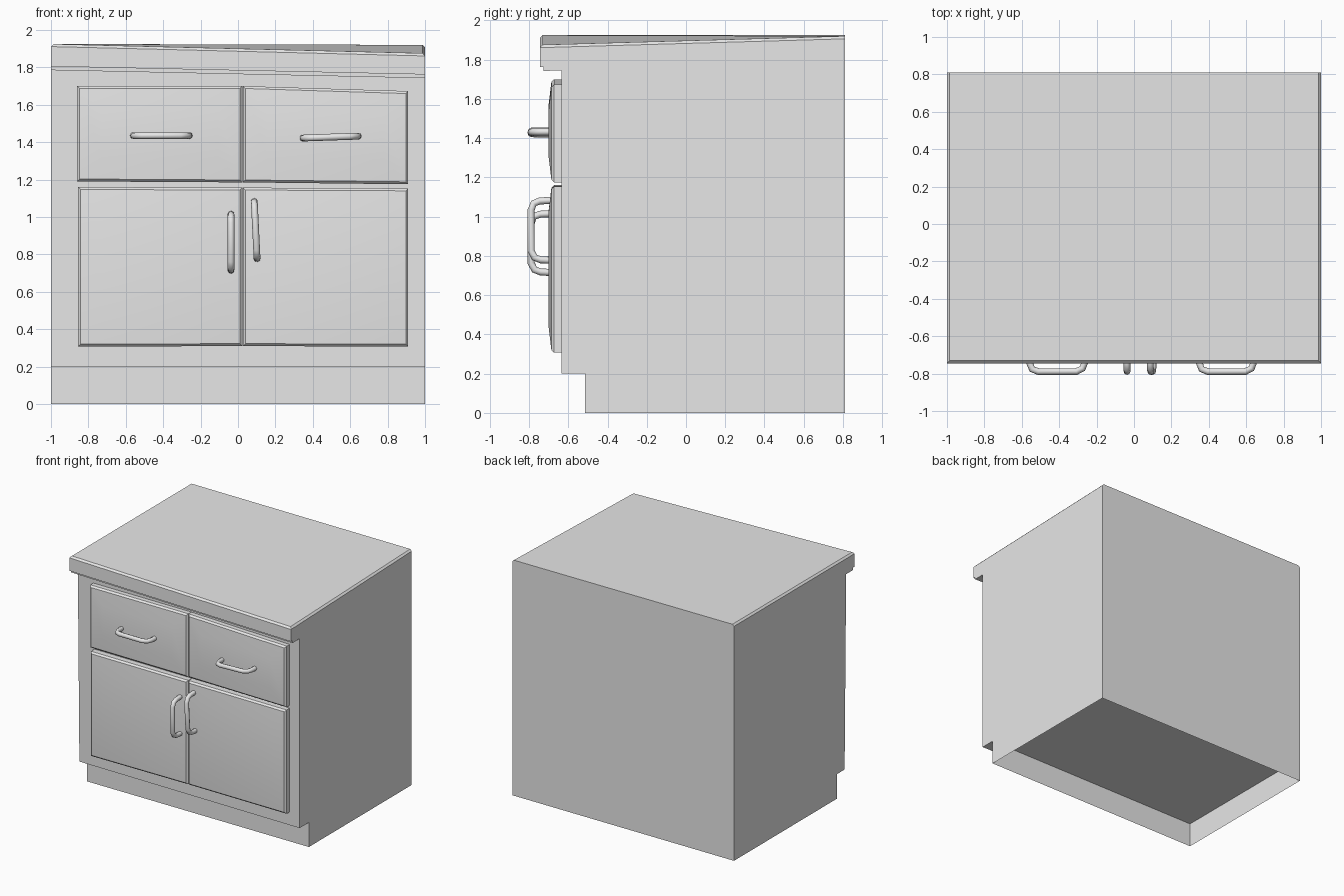
import bpy, bmesh, math

if "Cube" in bpy.data.objects:
    bpy.data.objects.remove(bpy.data.objects["Cube"], do_unlink=True)

grey = bpy.data.materials.new("plain grey")
grey.use_nodes = True
COLOUR = (0.8, 0.8, 0.8, 1)
grey.diffuse_color = COLOUR
grey.node_tree.nodes["Principled BSDF"].inputs["Base Color"].default_value = COLOUR

BACK = 0.81


def finish(name, bm, smooth=False):
    mesh = bpy.data.meshes.new(name)
    bmesh.ops.recalc_face_normals(bm, faces=bm.faces)
    bm.to_mesh(mesh)
    bm.free()
    mesh.materials.append(grey)
    ob = bpy.data.objects.new(name, mesh)
    bpy.context.collection.objects.link(ob)
    if smooth:
        select(ob)
        bpy.ops.object.shade_smooth_by_angle(angle=math.radians(35))
    return ob


def select(ob):
    bpy.ops.object.select_all(action='DESELECT')
    ob.select_set(True)
    bpy.context.view_layer.objects.active = ob


def loft(rings, start_cap=True, end_cap=True):
    """Bridge four-cornered rings into a solid."""
    bm = bmesh.new()
    loops = [[bm.verts.new(p) for p in ring] for ring in rings]
    for a, b in zip(loops, loops[1:]):
        for i in range(4):
            j = (i + 1) % 4
            bm.faces.new((a[i], a[j], b[j], b[i]))
    if start_cap:
        bm.faces.new(loops[0][::-1])
    if end_cap:
        bm.faces.new(loops[-1])
    return bm


def outline(front, height):
    """Rectangle in plan; height is a function of x and y."""
    return [(x, y, height(x, y)) for x, y in
            ((-1, front), (1, front), (1, BACK), (-1, BACK))]


def sloped(fl, fr, bl, br):
    """Height blended between the four corners of the worktop."""
    def height(x, y):
        u, v = (x + 1) / 2, (y + 0.745) / (BACK + 0.745)
        return (fl * (1 - u) + fr * u) * (1 - v) + (bl * (1 - u) + br * u) * v
    return height


underside = sloped(1.785, 1.742, 1.79, 1.783)
top = sloped(1.925, 1.875, 1.925, 1.92)

# Worktop, slightly sagging, with chamfered front and sides
bm = loft([outline(-0.745, underside), outline(-0.745, top)])
bm.edges.ensure_lookup_table()
upper, lower = [], []
for e in bm.edges:
    a, b = (v.co for v in e.verts)
    mid = (a + b) / 2
    if abs(a.z - b.z) > 0.08 or mid.y > 0.7:
        continue
    if mid.z > 1.85:
        upper.append(e)
    elif mid.y < -0.7:
        lower.append(e)
bmesh.ops.bevel(bm, geom=upper, offset=0.014, segments=1, affect='EDGES')
lower = [e for e in bm.edges if all(v.co.y < -0.74 and v.co.z < 1.8 for v in e.verts)
         and abs(e.verts[0].co.x - e.verts[1].co.x) > 1]
bmesh.ops.bevel(bm, geom=lower, offset=0.02, segments=2, affect='EDGES')
finish("worktop", bm)

# Cabinet body, its front slightly leaning at one lower corner
bottom = outline(-0.635, lambda x, y: 0.2)
bottom[0] = (-1, -0.615, 0.2)
finish("cabinet_body", loft([bottom, outline(-0.635, underside)]))

# Recessed plinth, open underneath
finish("plinth", loft([outline(-0.515, lambda x, y: 0),
                       outline(-0.515, lambda x, y: 0.2)],
                      start_cap=False, end_cap=False))


# Raised panels: corners run lower left, lower right, upper right, upper left
def panel(name, corners):
    signs = ((1, 1), (-1, 1), (-1, -1), (1, -1))
    rings = []
    for inset, y in ((0, -0.61), (0, -0.672), (0.013, -0.686), (0.13, -0.7)):
        rings.append([(x + sx * inset, y, z + sz * inset)
                      for (x, z), (sx, sz) in zip(corners, signs)])
    finish(name, loft(rings), smooth=True)


panel("right_drawer", [(-0.86, 1.19), (0.023, 1.185), (0.023, 1.7), (-0.86, 1.7)])
panel("left_drawer", [(0.027, 1.185), (0.91, 1.175), (0.91, 1.673), (0.027, 1.7)])
panel("right_door", [(-0.855, 0.307), (0.023, 0.31), (0.023, 1.157), (-0.855, 1.16)])
panel("left_door", [(0.027, 0.31), (0.91, 0.307), (0.91, 1.153), (0.027, 1.157)])


# Bow handles: a bent rod between two points on the front
def handle(name, start, end):
    curve = bpy.data.curves.new(name, 'CURVE')
    curve.dimensions = '3D'
    curve.bevel_depth = 0.018
    curve.bevel_resolution = 2
    curve.use_fill_caps = True
    path = ((0, -0.68), (0.01, -0.745), (0.05, -0.776), (0.16, -0.789),
            (0.84, -0.789), (0.95, -0.772), (0.99, -0.74), (1, -0.68))
    spline = curve.splines.new('POLY')
    spline.points.add(len(path) - 1)
    for point, (t, y) in zip(spline.points, path):
        x, z = (a + (b - a) * t for a, b in zip(start, end))
        point.co = (x, y, z, 1)
    curve.materials.append(grey)
    ob = bpy.data.objects.new(name, curve)
    bpy.context.collection.objects.link(ob)
    select(ob)
    bpy.ops.object.convert(target='MESH')
    bpy.ops.object.shade_smooth_by_angle(angle=math.radians(50))


handle("right_drawer_handle", (-0.56, 1.435), (-0.26, 1.435))
handle("left_drawer_handle", (0.347, 1.422), (0.643, 1.432))
handle("right_door_handle", (-0.037, 1.015), (-0.037, 0.715))
handle("left_door_handle", (0.087, 1.083), (0.102, 0.777))
